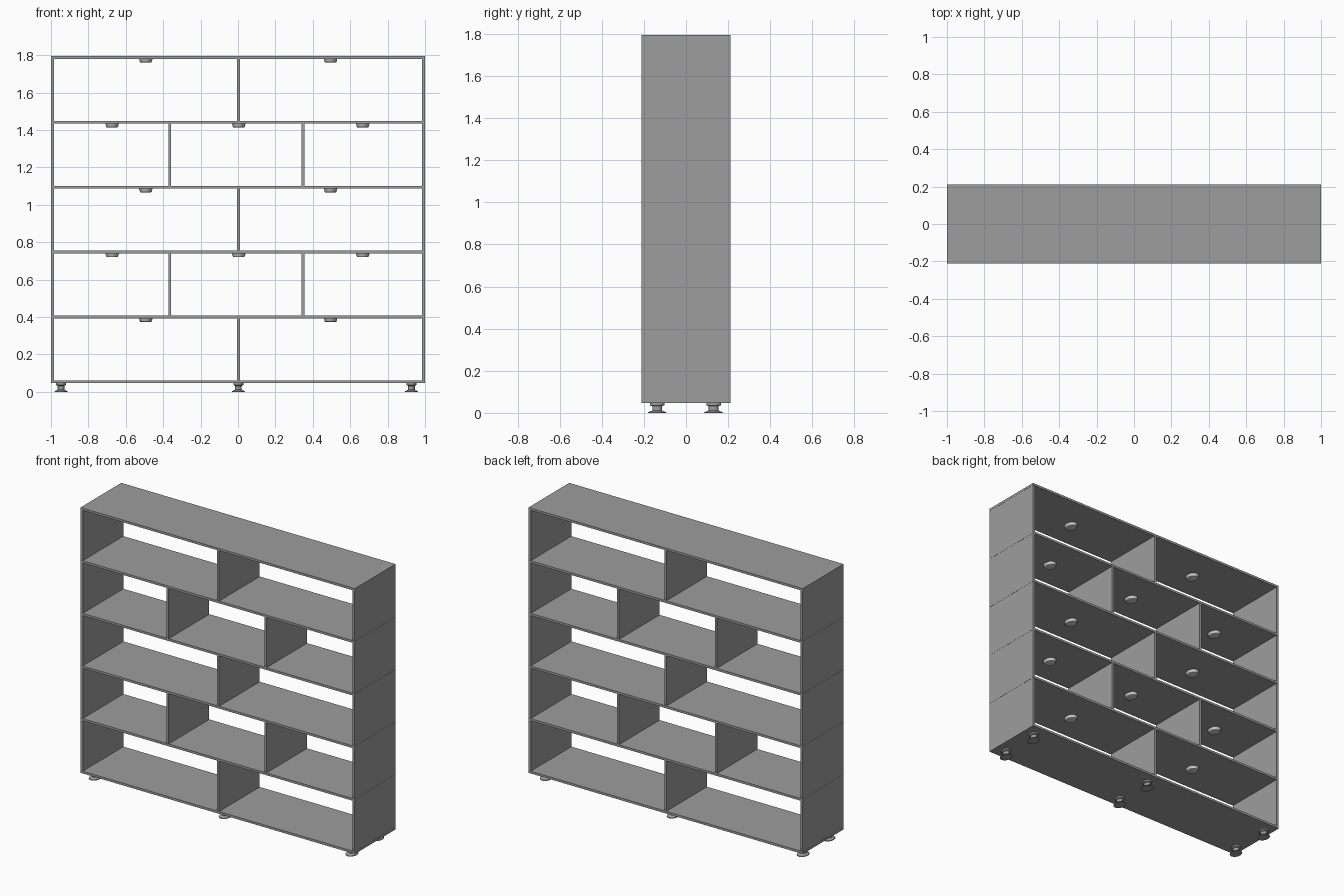
import bpy, bmesh, math

if "Cube" in bpy.data.objects:
    bpy.data.objects.remove(bpy.data.objects["Cube"])

T = 0.015          # board thickness
Z0 = 0.046         # underside of the lowest shelf
STEP = 0.3468      # shelf spacing
D = 0.424          # depth

# Dark grey for boards and feet
dark = bpy.data.materials.new("dark_grey")
dark.diffuse_color = (0.34, 0.34, 0.34, 1)
dark.use_nodes = True
dark.node_tree.nodes["Principled BSDF"].inputs["Base Color"].default_value = dark.diffuse_color

def board(name, center, size):
    bm = bmesh.new()
    bmesh.ops.create_cube(bm, size=1)
    bmesh.ops.scale(bm, vec=size, verts=bm.verts)
    me = bpy.data.meshes.new(name)
    bm.to_mesh(me)
    bm.free()
    me.materials.append(dark)
    ob = bpy.data.objects.new(name, me)
    ob.location = center
    bpy.context.collection.objects.link(ob)

def turned(name, profile, loc, stretch, mat=None, n=32):
    """Closed turned solid from (radius, z) pairs, bottom to top, stretched in y."""
    bm = bmesh.new()
    rings = [[bm.verts.new((r * math.cos(2 * math.pi * k / n),
                            r * stretch * math.sin(2 * math.pi * k / n), z))
              for k in range(n)] for r, z in profile]
    for a, b in zip(rings, rings[1:]):
        for k in range(n):
            j = (k + 1) % n
            bm.faces.new((a[k], a[j], b[j], b[k]))
    bm.faces.new(rings[0][::-1])
    bm.faces.new(rings[-1])
    me = bpy.data.meshes.new(name)
    bm.to_mesh(me)
    bm.free()
    if mat:
        me.materials.append(mat)
    ob = bpy.data.objects.new(name, me)
    ob.location = loc
    bpy.context.collection.objects.link(ob)
    bpy.ops.object.select_all(action='DESELECT')
    bpy.context.view_layer.objects.active = ob
    ob.select_set(True)
    bpy.ops.object.shade_smooth_by_angle(angle=math.radians(30))

# Shelves, full width
for i in range(6):
    board(f"shelf_{i}", (0, 0, Z0 + i * STEP + T / 2), (2.0, D, T))

# Side panels and staggered dividers between shelves, lamps under the shelf above
LAMP = [(0.028, -0.020), (0.031, -0.018), (0.036, 0.0)]
for i in range(5):
    zc = Z0 + i * STEP + T + (STEP - T) / 2
    odd = i % 2
    size = (T, D - 0.002, STEP - T)
    board(f"left_side_{i}", (-0.9915, 0, zc), size)
    board(f"right_side_{i}", (0.9915, 0, zc), size)
    for x in ((-0.365, 0.348) if odd else (0.003,)):
        board(f"divider_{i}", (x, 0, zc), size)
    # Even bays carry two lamps, odd bays three
    lamps = (-0.493, 0.495) if not odd else (-0.673, 0.004, 0.667)
    for x in lamps:
        turned(f"lamp_{i}", LAMP, (x, -0.022, Z0 + (i + 1) * STEP), 1.3)

# Adjustable feet
FOOT = [(0.035, 0.0), (0.033, 0.004), (0.021, 0.009), (0.018, 0.012),
        (0.018, 0.032), (0.027, 0.036), (0.027, Z0)]
for x in (-0.946, 0.002, 0.927):
    for y in (-0.137, 0.131):
        turned("foot", FOOT, (x, y, 0), 1.28, dark)
